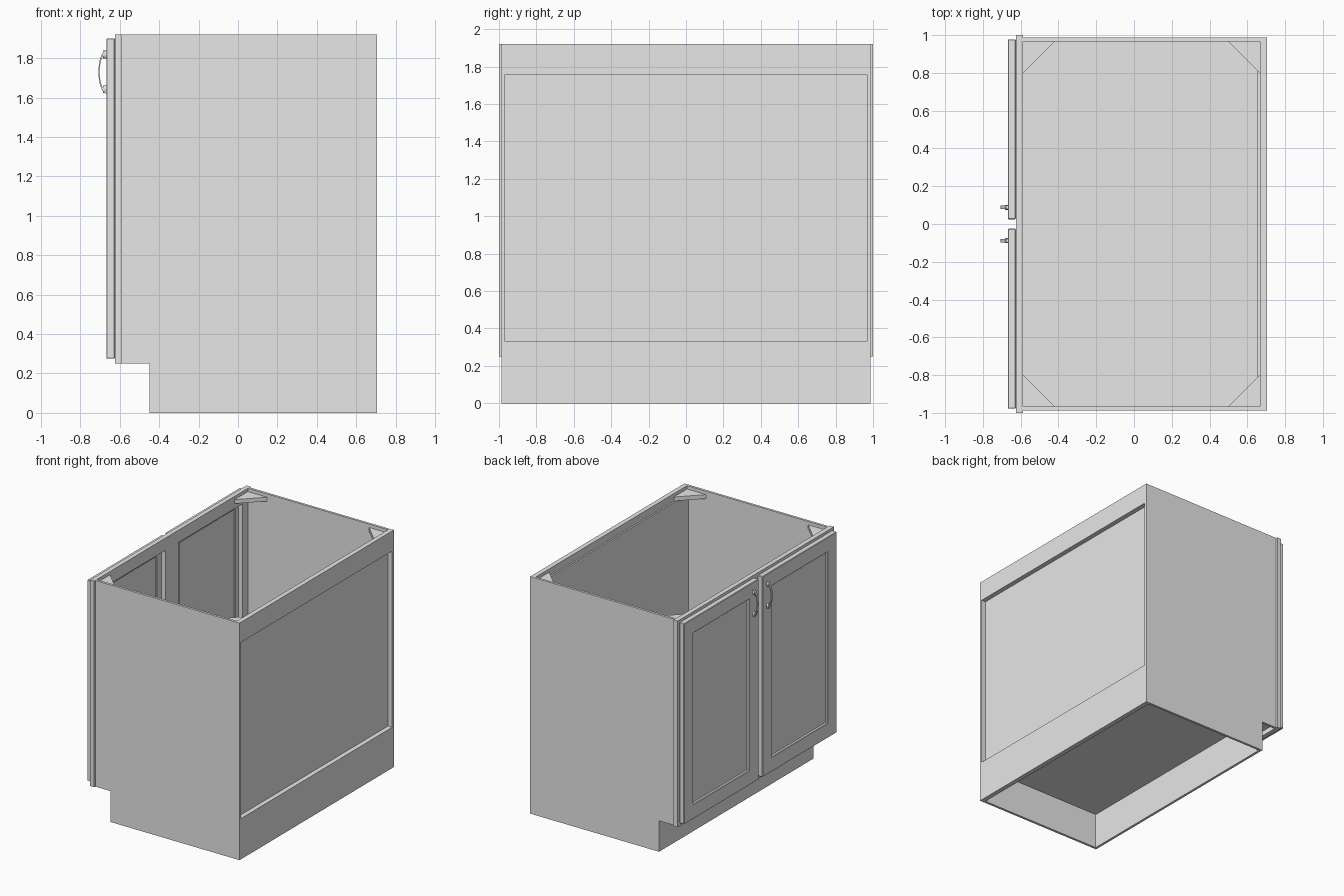
import bpy, bmesh, math

default = bpy.data.objects.get("Cube")
if default:
    bpy.data.objects.remove(default, do_unlink=True)

grey = bpy.data.materials.new("light_grey")
grey.use_nodes = True
grey.diffuse_color = (0.8, 0.8, 0.8, 1)
grey.node_tree.nodes["Principled BSDF"].inputs["Base Color"].default_value = (0.8, 0.8, 0.8, 1)


def finish(name, bm):
    bmesh.ops.recalc_face_normals(bm, faces=bm.faces)
    mesh = bpy.data.meshes.new(name)
    bm.to_mesh(mesh)
    bm.free()
    mesh.materials.append(grey)
    ob = bpy.data.objects.new(name, mesh)
    bpy.context.collection.objects.link(ob)
    return ob


def add_prism(bm, points, offset):
    """Extrude a closed outline of 3D points along offset."""
    face = bm.faces.new([bm.verts.new(p) for p in points])
    ext = bmesh.ops.extrude_face_region(bm, geom=[face])
    verts = [v for v in ext["geom"] if isinstance(v, bmesh.types.BMVert)]
    bmesh.ops.translate(bm, verts=verts, vec=offset)


def prism(name, points, offset):
    bm = bmesh.new()
    add_prism(bm, points, offset)
    return finish(name, bm)


def box(name, x, y, z):
    pts = [(x[0], y[0], z[0]), (x[0], y[1], z[0]), (x[0], y[1], z[1]), (x[0], y[0], z[1])]
    return prism(name, pts, (x[1] - x[0], 0, 0))


def frame(name, x, y, z, holes):
    """Board facing x with rectangular holes (side by side, same height)."""
    hz = holes[0][1]
    ys = [y[0]] + [v for h in holes for v in h[0]] + [y[1]]
    zs = [z[0], hz[0], hz[1], z[1]]
    bm = bmesh.new()
    grid = [[bm.verts.new((x[0], a, b)) for b in zs] for a in ys]
    for i in range(len(ys) - 1):
        for j in range(3):
            if j == 1 and i % 2 == 1:
                continue
            bm.faces.new([grid[i][j], grid[i + 1][j], grid[i + 1][j + 1], grid[i][j + 1]])
    ext = bmesh.ops.extrude_face_region(bm, geom=bm.faces[:])
    verts = [v for v in ext["geom"] if isinstance(v, bmesh.types.BMVert)]
    bmesh.ops.translate(bm, verts=verts, vec=(x[1] - x[0], 0, 0))
    # merge the flat cells into clean faces
    bmesh.ops.recalc_face_normals(bm, faces=bm.faces)
    bmesh.ops.dissolve_limit(bm, angle_limit=0.01, verts=bm.verts, edges=bm.edges)
    return finish(name, bm)


TOP = 1.92
IN, OUT = 0.967, 0.987          # inner and outer faces of the side panels
FX, BX, BACK = -0.588, 0.667, 0.705
KICK = -0.45

# side panels with the toe notch
side = [(FX, 0.25), (KICK, 0.25), (KICK, 0), (BACK, 0), (BACK, TOP), (FX, TOP)]
for name, y in (("left_end_panel", IN), ("right_end_panel", -OUT)):
    prism(name, [(x, y, z) for x, z in side], (0, OUT - IN, 0))

# carcass boards
box("floor_board", (FX, BX), (-IN, IN), (0.29, 0.33))
box("toe_kick", (KICK, KICK + 0.02), (-IN, IN), (0, 0.29))
box("back_top_rail", (BX, BACK), (-IN, IN), (1.757, TOP))
box("back_bottom_rail", (BX, BACK), (-IN, IN), (0, 0.33))
box("back_panel", (BX - 0.013, BX), (-IN, IN), (0.33, 1.86))

# triangular corner braces
for sy in (-1, 1):
    for x, sx, end in ((FX, 1, "door"), (BX, -1, "back")):
        prism(f"corner_brace_{end}_{'left' if sy > 0 else 'right'}",
              [(x, sy * IN, 1.86), (x + sx * 0.17, sy * IN, 1.86), (x, sy * (IN - 0.17), 1.86)],
              (0, 0, 0.033))

# face frame with two door openings
frame("face_frame", (-0.625, FX), (-1, 1), (0.25, TOP),
      [((-0.9, -0.085), (0.33, 1.82)), ((0.085, 0.9), (0.33, 1.82))])

# doors: frame, thin recessed panel, arched pull
DX, RAIL = -0.668, 0.12
DZ = (0.275, 1.9)
for side_name, s in (("left", 1), ("right", -1)):
    y0, y1 = sorted((s * 0.025, s * 0.978))
    hole = ((y0 + RAIL, y1 - RAIL), (DZ[0] + RAIL, DZ[1] - RAIL))
    door = frame(f"{side_name}_door_frame", (DX, -0.625), (y0, y1), DZ, [hole])
    bev = door.modifiers.new("edge_chamfer", "BEVEL")
    bev.width, bev.segments = 0.004, 1
    box(f"{side_name}_door_panel", (-0.648, -0.637),
        (hole[0][0] - 0.002, hole[0][1] + 0.002), (hole[1][0] - 0.002, hole[1][1] + 0.002))

    # pull: crescent outline in x-z, with a foot at each end
    yc, zc, n = s * 0.088, 1.73, 16
    outer, inner = [], []
    for i in range(n + 1):
        a = math.pi * (i / n - 0.5)
        outer.append((DX - 0.04 * math.cos(a), zc + 0.11 * math.sin(a)))
        inner.append((DX - 0.034 * math.cos(a), zc + 0.095 * math.sin(a)))
    bm = bmesh.new()
    add_prism(bm, [(x, yc - 0.009, z) for x, z in outer + inner[::-1]], (0, 0.018, 0))
    for e in (-1, 1):
        add_prism(bm, [(DX, yc + 0.013 * math.cos(k * math.pi / 6),
                        zc + e * 0.088 + 0.02 * math.sin(k * math.pi / 6)) for k in range(12)],
                  (-0.016, 0, 0))
    finish(f"{side_name}_door_pull", bm)
